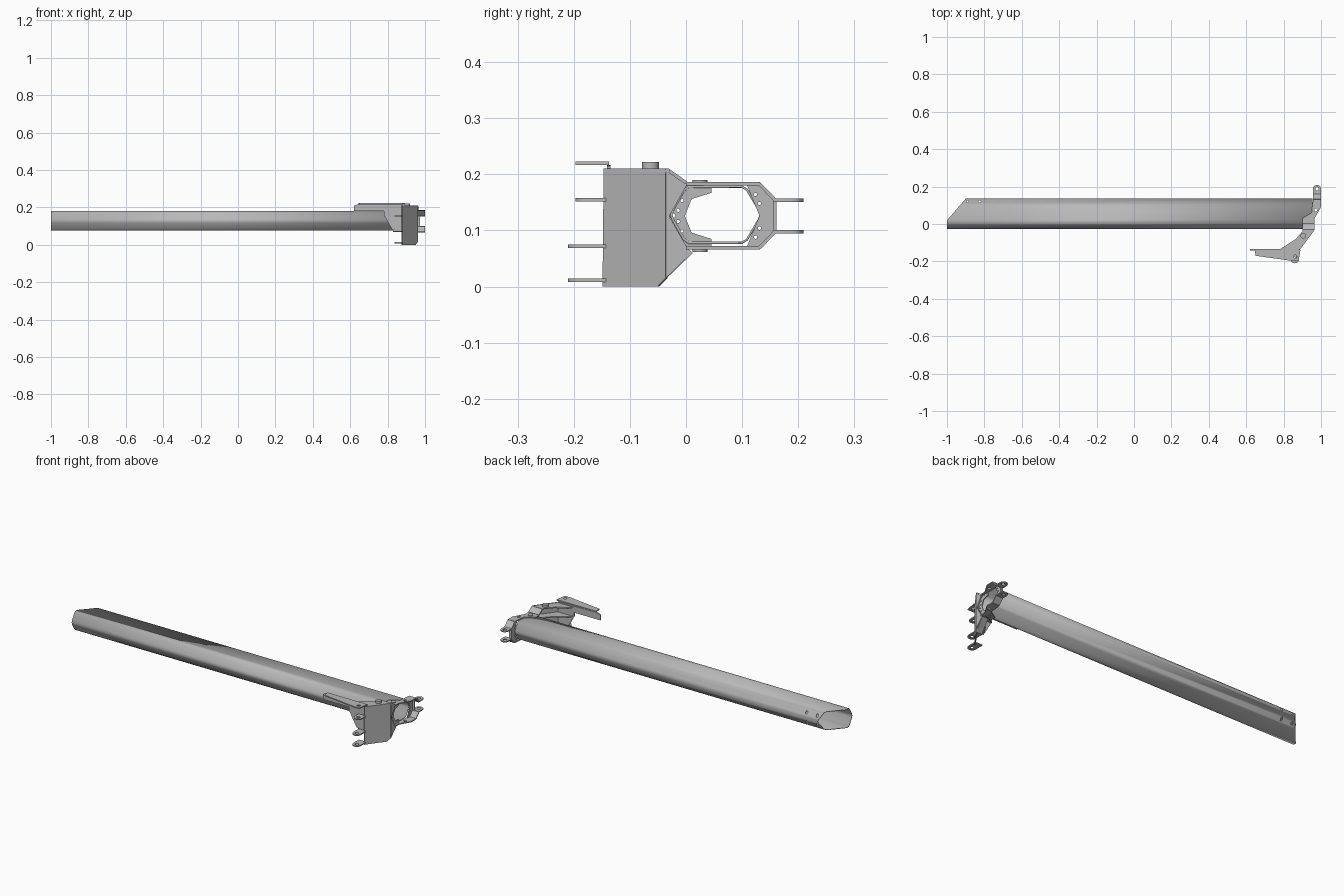
import bpy, bmesh, math
from mathutils import Vector, Matrix

cube = bpy.data.objects.get("Cube")
if cube:
    bpy.data.objects.remove(cube)

steel = bpy.data.materials.new("grey steel")
steel.use_nodes = True
GREY = (0.48, 0.48, 0.48, 1)
steel.diffuse_color = GREY
steel.node_tree.nodes["Principled BSDF"].inputs["Base Color"].default_value = GREY
X, Y, Z = Vector((1, 0, 0)), Vector((0, 1, 0)), Vector((0, 0, 1))
T = 0.006  # sheet thickness


def add(name, mesh):
    ob = bpy.data.objects.new(name, mesh)
    bpy.context.collection.objects.link(ob)
    mesh.materials.clear()
    mesh.materials.append(steel)
    return ob


def circle(cx, cy, r, n=16):
    return [(cx + r * math.cos(2 * math.pi * i / n), cy + r * math.sin(2 * math.pi * i / n)) for i in range(n)]


def plate(name, pts, origin, u, v, holes=(), t=T):
    """Flat sheet with round holes, drawn in the u, v directions from origin."""
    cu = bpy.data.curves.new(name, "CURVE")
    cu.dimensions, cu.fill_mode, cu.extrude = "2D", "BOTH", t / 2
    for loop in [pts] + [circle(*h) for h in holes]:
        sp = cu.splines.new("POLY")
        sp.points.add(len(loop) - 1)
        sp.use_cyclic_u = True
        for p, (a, b) in zip(sp.points, loop):
            p.co = (a, b, 0, 1)
    tmp = bpy.data.objects.new("outline", cu)
    bpy.context.collection.objects.link(tmp)
    dg = bpy.context.evaluated_depsgraph_get()
    mesh = bpy.data.meshes.new_from_object(tmp.evaluated_get(dg))
    bpy.data.objects.remove(tmp)
    m = Matrix((u, v, u.cross(v).normalized())).transposed().to_4x4()
    mesh.transform(Matrix.Translation(origin) @ m)
    return add(name, mesh)


def cylinder(name, loc, r, depth, n=24):
    bm = bmesh.new()
    bmesh.ops.create_cone(bm, cap_ends=True, segments=n, radius1=r, radius2=r,
                          depth=depth, matrix=Matrix.Translation(loc))
    mesh = bpy.data.meshes.new(name)
    bm.to_mesh(mesh)
    bm.free()
    return add(name, mesh)


def lug(name, x, y0, y1, z, w):
    """Round-ended tab along y from y0 to its tip y1."""
    s = 1 if y1 > y0 else -1
    cy = y1 - s * w / 2
    arc = [(x + w / 2 * math.cos(a * math.pi / 8), cy + s * w / 2 * math.sin(a * math.pi / 8)) for a in range(9)]
    plate(name, [(x + w / 2, y0)] + arc + [(x - w / 2, y0)], Z * z, X, Y, [(x, cy, w * 0.22)])


# Main hollow six-sided beam, with its far end cut at an angle
half = [(-0.028, 0.128), (-0.025, 0.138), (-0.006, 0.172), (0.004, 0.18), (0.02, 0.18),
        (0.1, 0.18), (0.11, 0.174), (0.132, 0.137), (0.135, 0.128)]
section = half + [(y, 0.256 - z) for y, z in half[-2:0:-1]]
bm = bmesh.new()
far = [bm.verts.new((-1 + max(0, y - 0.02) * 0.87, y, z)) for y, z in section]
near = [bm.verts.new((0.955, y, z)) for y, z in section]
for i in range(len(section)):
    j = (i + 1) % len(section)
    bm.faces.new((far[i], far[j], near[j], near[i]))
bmesh.ops.recalc_face_normals(bm, faces=bm.faces)
mesh = bpy.data.meshes.new("beam")
bm.to_mesh(mesh)
bm.free()
beam = add("beam", mesh)
solid = beam.modifiers.new("wall", "SOLIDIFY")
solid.thickness, solid.offset = 0.004, -1
for x in (-0.89, -0.825):
    drill = cylinder("hole_cutter", (x, 0.121, 0.128), 0.006, 0.3, 16)
    drill.hide_render = True
    drill.hide_set(True)
    cut = beam.modifiers.new("hole", "BOOLEAN")
    cut.operation, cut.object, cut.solver = "DIFFERENCE", drill, "EXACT"

# End bracket: angled front plate and its straight folded edge
lean = Vector((0.745, 1, 0))
plate("front_plate", [(-0.145, 0.21), (-0.035, 0.21), (-0.035, 0.015), (-0.05, 0), (-0.147, 0)],
      X * 0.985, lean, Z)
plate("front_plate_fold", [(-0.036, 0.21), (-0.03, 0.21), (-0.003, 0.19), (0.002, 0.182), (-0.03, 0.125),
                           (0.002, 0.07), (0.01, 0.06), (-0.036, 0.015)], X * 0.959, Y, Z)
plate("lower_flange", [(-0.035, 0), (0, 0), (0, 1), (-0.035, 1)], Vector((0.95, -0.05, 0.004)),
      X, Vector((0.012, 0.06, 0.058)))

# Upper sheet: raised part, slope and the saddles over and under the beam
plate("upper_sheet", [(0.78, -0.135), (0.865, -0.08), (0.9, -0.04), (0.9, -0.03), (0.965, -0.03),
                      (0.96, -0.04), (0.885, -0.14)], Z * 0.206, X, Y)
plate("upper_slope", [(0.9, 0), (0.965, 0), (0.965, 1), (0.9, 1)], Vector((0, -0.03, 0.206)),
      X, Vector((0, 0.03, -0.021)))
saddle = [(0.9, 0), (0.965, 0), (0.965, 0.03), (1, 0.09), (1, 0.132), (0.957, 0.132), (0.95, 0.06), (0.9, 0.03)]
for side, s in (("upper", 1), ("lower", -1)):
    mid = 0.126
    plate(side + "_saddle", saddle, Z * (mid + s * 0.057), X, Y, [(0.972, 0.075, 0.008)])
    plate(side + "_bend", [(0.957, 0), (1, 0), (1, 1), (0.957, 1)], Vector((0, 0.131, mid + s * 0.057)),
          X, Vector((0, 0.028, -s * 0.029)))
    lug(side + "_rear_lug", 0.9785, 0.155, 0.209, mid + s * 0.028, 0.043)
    cylinder(side + "_bolt", (0.935, 0.025, mid + s * 0.059), 0.013, 0.01)

# Rear wall and the two perforated end faces around the beam mouth
plate("rear_wall", [(0.957, 0.098), (0.972, 0.098), (0.972, 0.154), (0.957, 0.154)], Y * 0.158, X, Z)
plate("rear_end_face", [(0.108, 0.182), (0.135, 0.182), (0.16, 0.155), (0.16, 0.097), (0.135, 0.07),
                        (0.108, 0.07), (0.131, 0.126)], X * 0.96, Y, Z,
      [(y, 0.126 + s * d, 0.003) for s in (1, -1) for y, d in ((0.131, 0.022), (0.124, 0.038))], 0.004)
plate("front_end_face", [(0.045, 0.18), (0, 0.18), (-0.03, 0.126), (0, 0.072), (0.045, 0.072), (0.045, 0.085),
                         (0.01, 0.096), (-0.002, 0.126), (0.01, 0.156), (0.045, 0.167)], X * 0.953, Y, Z,
      [(-0.023, 0.126, 0.004)] + [(y, 0.126 + s * d, 0.003) for s in (1, -1)
                                  for y, d in ((-0.014, 0.01), (-0.007, 0.027))], 0.004)

# Long angle arm: upright web plus flat top
plate("arm_web", [(0.62, 0.18), (0.78, 0.18), (0.78, 0.16), (0.825, 0.08), (0.88, 0.07), (0.88, 0.215),
                  (0.64, 0.217), (0.62, 0.21)], Y * -0.138, X, Z)
plate("arm_top", [(0.645, -0.137), (0.89, -0.137), (0.88, -0.197), (0.845, -0.197), (0.65, -0.17)],
      Z * 0.22, X, Y, [(0.862, -0.175, 0.009)])

# Gussets tying the arm to the beam, and the front lugs
gusset = [(0.78, -0.135), (0.865, -0.08), (0.9, -0.04), (0.9, -0.02), (0.957, -0.02), (0.957, -0.04), (0.885, -0.135)]
plate("middle_gusset", gusset, Z * 0.155, X, Y)
plate("lower_gusset", [(0.83, -0.135)] + gusset[1:], Z * 0.072, X, Y)
for i, (z, tip) in enumerate(((0.155, -0.197), (0.072, -0.21), (0.011, -0.21))):
    lug("front_lug_%d" % (i + 1), 0.86, -0.138, tip, z, 0.045)
cylinder("boss", (0.905, -0.063, 0.212), 0.015, 0.02)

# Smooth the rounded parts, keep edges sharp
bpy.ops.object.select_all(action="DESELECT")
for ob in bpy.context.collection.objects:
    if ob.type == "MESH" and not ob.hide_render:
        ob.select_set(True)
        bpy.context.view_layer.objects.active = ob
bpy.ops.object.shade_smooth_by_angle(angle=math.radians(25))
